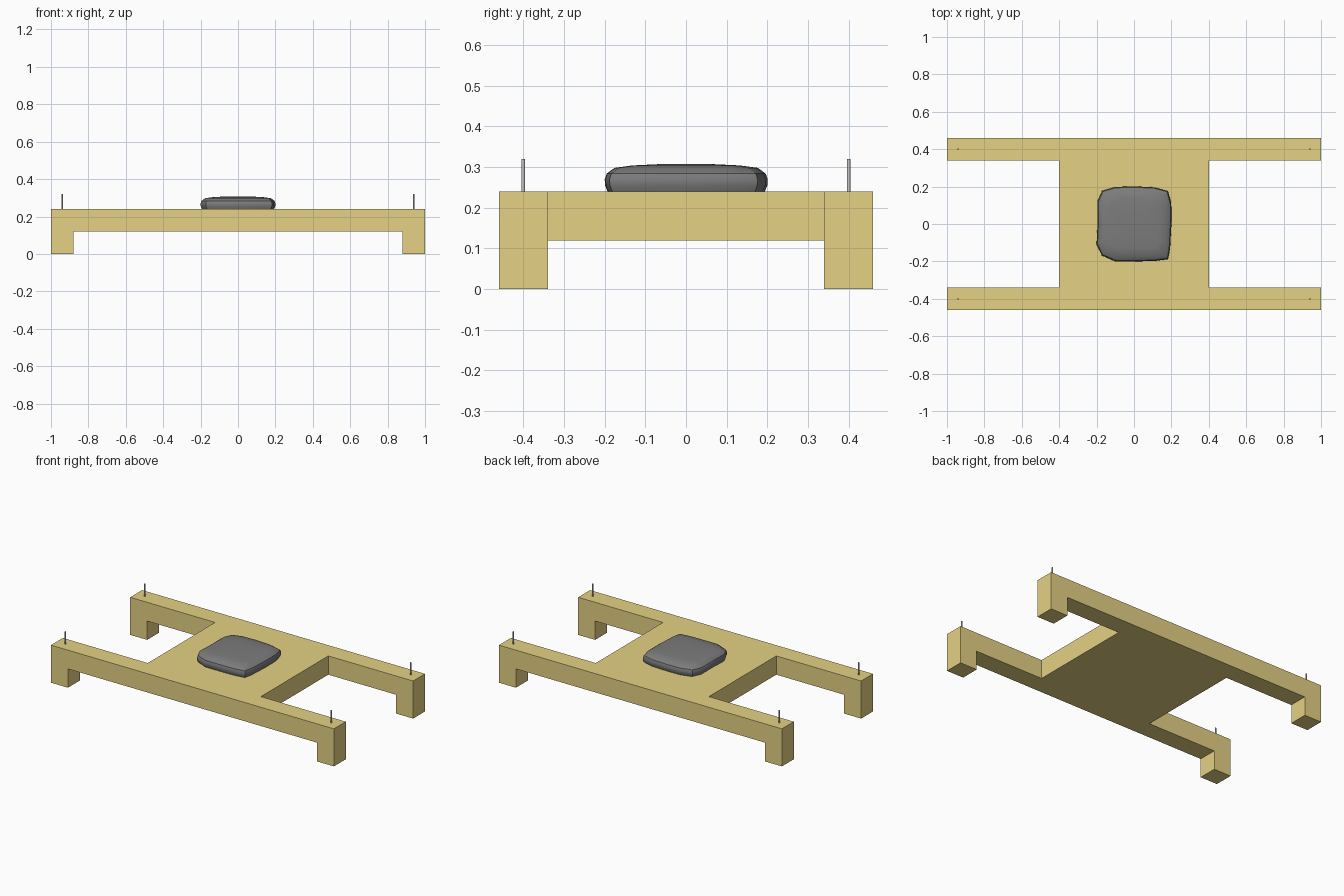
import bpy, bmesh
from mathutils import Vector

if "Cube" in bpy.data.objects:
    bpy.data.objects.remove(bpy.data.objects["Cube"])


def material(name, rgb):
    m = bpy.data.materials.new(name)
    m.diffuse_color = (*rgb, 1)
    m.use_nodes = True
    m.node_tree.nodes["Principled BSDF"].inputs["Base Color"].default_value = m.diffuse_color
    return m


def finish(bm, name, mat=None):
    bmesh.ops.recalc_face_normals(bm, faces=bm.faces)
    me = bpy.data.meshes.new(name)
    bm.to_mesh(me)
    bm.free()
    ob = bpy.data.objects.new(name, me)
    bpy.context.collection.objects.link(ob)
    if mat:
        me.materials.append(mat)
    return ob


# Frame: H-shaped slab with four feet, one skin around the filled cells
xs = [-1, -.88, -.4, .4, .88, 1]
ys = [-.46, -.34, .34, .46]
zs = [0, .12, .24]
cells = set()
for i in range(5):
    for j in range(3):
        if j != 1 or i == 2:
            cells.add((i, j, 1))
        if j != 1 and i in (0, 4):
            cells.add((i, j, 0))
bm = bmesh.new()
for c in cells:
    for axis in range(3):
        for side in (0, 1):
            n = list(c)
            n[axis] += 2 * side - 1
            if tuple(n) in cells:
                continue
            a, b = (axis + 1) % 3, (axis + 2) % 3
            corners = []
            for u, v in ((0, 0), (1, 0), (1, 1), (0, 1)):
                k = list(c)
                k[axis] += side
                k[a] += u
                k[b] += v
                corners.append(bm.verts.new((xs[k[0]], ys[k[1]], zs[k[2]])))
            bm.faces.new(corners)
bmesh.ops.remove_doubles(bm, verts=bm.verts, dist=1e-4)
bmesh.ops.recalc_face_normals(bm, faces=bm.faces)
bmesh.ops.dissolve_limit(bm, angle_limit=.01, verts=bm.verts, edges=bm.edges)
finish(bm, "frame", material("ochre", (.78, .64, .23)))

# Pad: slightly irregular rounded outline, lofted up into a shallow dome
outline = [(-.195, 0), (-.2, -.11), (-.172, -.168), (-.1, -.2), (0, -.2),
           (.11, -.198), (.182, -.188), (.193, -.13), (.2, 0), (.199, .11),
           (.182, .176), (.11, .196), (0, .201), (-.1, .198), (-.17, .178), (-.196, .12)]
levels = [(.24, .965), (.255, .995), (.27, 1), (.284, .975),
          (.298, .88), (.304, .66), (.307, .35)]
bm = bmesh.new()
rings = [[bm.verts.new((x * s, y * s, z)) for x, y in outline] for z, s in levels]
for lo, hi in zip(rings, rings[1:]):
    for i in range(len(lo)):
        j = (i + 1) % len(lo)
        bm.faces.new((lo[i], lo[j], hi[j], hi[i]))
bm.faces.new(rings[0])
bm.faces.new(rings[-1])
pad = finish(bm, "pad", material("charcoal", (.2, .2, .2)))
bpy.context.view_layer.objects.active = pad
pad.select_set(True)
bpy.ops.object.shade_smooth_by_angle(angle=.5)
pad.select_set(False)

# Thin pins standing on the rail ends
for x in (-.94, .94):
    for y in (-.4, .4):
        bpy.ops.mesh.primitive_cylinder_add(vertices=12, radius=.004, depth=.08,
                                            location=(x, y, .28))
        bpy.context.object.name = "pin"
